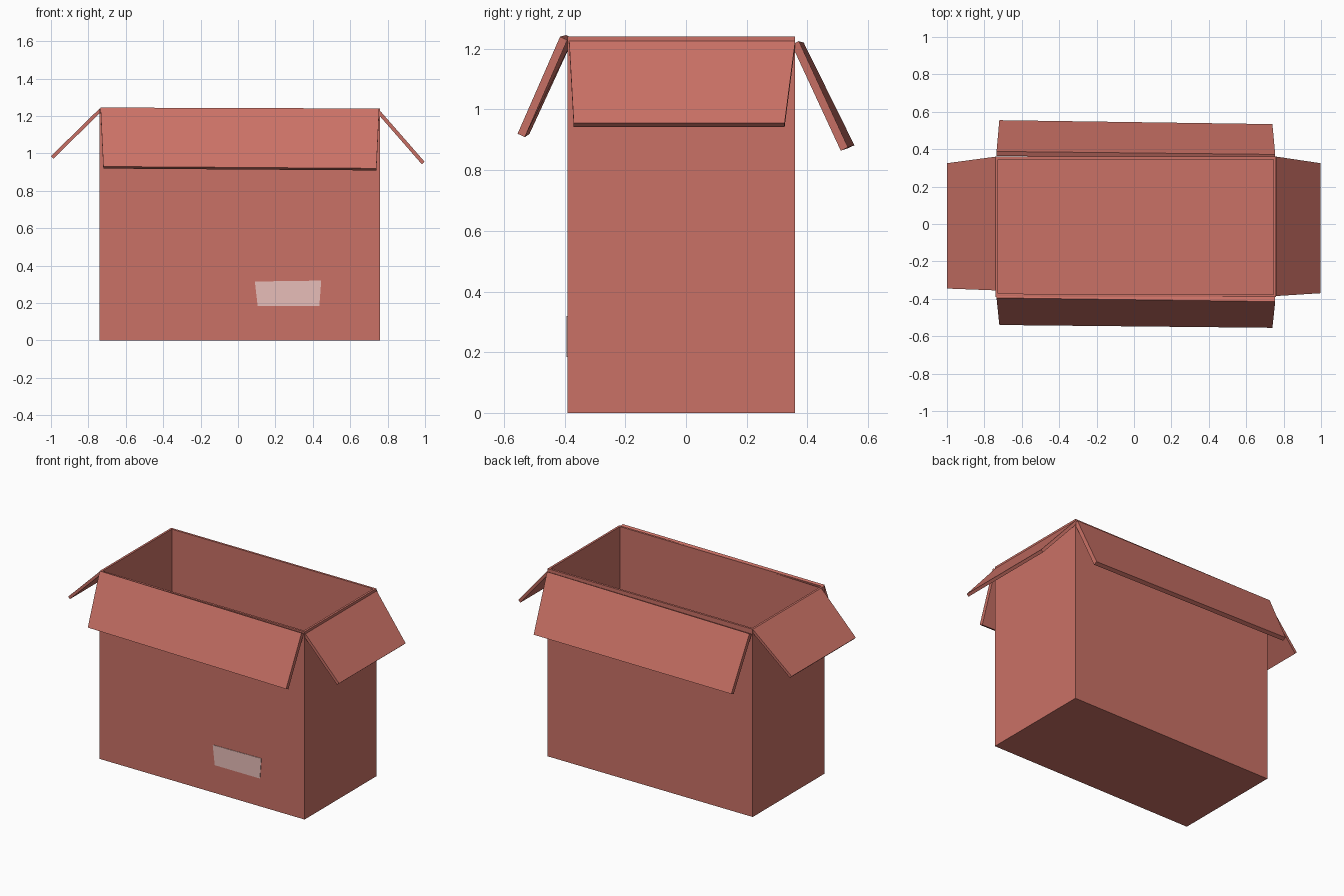
import bpy
import bmesh
from mathutils import Vector

default_cube = bpy.data.objects.get("Cube")
if default_cube:
    bpy.data.objects.remove(default_cube, do_unlink=True)


def material(name, rgb):
    mat = bpy.data.materials.new(name)
    mat.use_nodes = True
    color = (*rgb, 1.0)
    mat.diffuse_color = color
    mat.node_tree.nodes["Principled BSDF"].inputs["Base Color"].default_value = color
    return mat


cardboard = material("terracotta cardboard", (0.59, 0.165, 0.132))
paper = material("pale pink paper", (0.80, 0.51, 0.48))


def finish(name, bm, mat):
    bmesh.ops.recalc_face_normals(bm, faces=bm.faces)
    mesh = bpy.data.meshes.new(name)
    bm.to_mesh(mesh)
    bm.free()
    mesh.materials.append(mat)
    obj = bpy.data.objects.new(name, mesh)
    bpy.context.collection.objects.link(obj)
    return obj


def slab(name, corners, offset, mat):
    """Thick panel: four outer corners extruded by an offset."""
    bm = bmesh.new()
    face = bm.faces.new([bm.verts.new(c) for c in corners])
    result = bmesh.ops.extrude_face_region(bm, geom=[face], use_keep_orig=True)
    moved = [v for v in result["geom"] if isinstance(v, bmesh.types.BMVert)]
    bmesh.ops.translate(bm, verts=moved, vec=Vector(offset))
    return finish(name, bm, mat)


# Open carton: a block whose top is inset and pushed down to the floor
LEFT, RIGHT, FRONT, BACK, TOP = 0.76, -0.74, -0.39, 0.36, 1.24
WALL = 0.02
bm = bmesh.new()
bmesh.ops.create_cube(bm, size=1)
for v in bm.verts:
    v.co = (LEFT if v.co.x > 0 else RIGHT,
            BACK if v.co.y > 0 else FRONT,
            TOP if v.co.z > 0 else 0)
opening = max(bm.faces, key=lambda f: f.calc_center_median().z)
bmesh.ops.inset_region(bm, faces=[opening], thickness=WALL)
rim = [v for v in opening.verts]
ring = bmesh.ops.extrude_face_region(bm, geom=[opening])
floor = [v for v in ring["geom"] if isinstance(v, bmesh.types.BMVert)]
bmesh.ops.translate(bm, verts=floor, vec=(0, 0, WALL - TOP))
if opening.is_valid:
    bmesh.ops.delete(bm, geom=[opening], context="FACES_ONLY")
finish("carton_body", bm, cardboard)

# Flaps folded outward, each a little crooked
slab("front_flap",
     [(-0.735, -0.395, 1.245), (0.755, -0.415, 1.24),
      (0.74, -0.555, 0.92), (-0.72, -0.54, 0.93)],
     (0, 0.024, -0.011), cardboard)
slab("back_flap",
     [(-0.735, 0.388, 1.22), (0.755, 0.372, 1.225),
      (0.74, 0.534, 0.875), (-0.72, 0.555, 0.882)],
     (0, -0.024, -0.011), cardboard)
slab("left_flap",
     [(0.762, -0.385, 1.225), (0.762, 0.36, 1.225),
      (0.998, 0.325, 0.955), (0.998, -0.37, 0.955)],
     (-0.015, 0, -0.013), cardboard)
slab("right_flap",
     [(-0.74, -0.355, 1.24), (-0.74, 0.36, 1.24),
      (-1.0, 0.325, 0.985), (-1.0, -0.345, 0.985)],
     (0.013, 0, -0.013), cardboard)

# Paper label on the front
slab("front_label",
     [(0.09, -0.393, 0.315), (0.445, -0.393, 0.32),
      (0.435, -0.393, 0.185), (0.105, -0.393, 0.185)],
     (0, 0.004, 0), paper)
